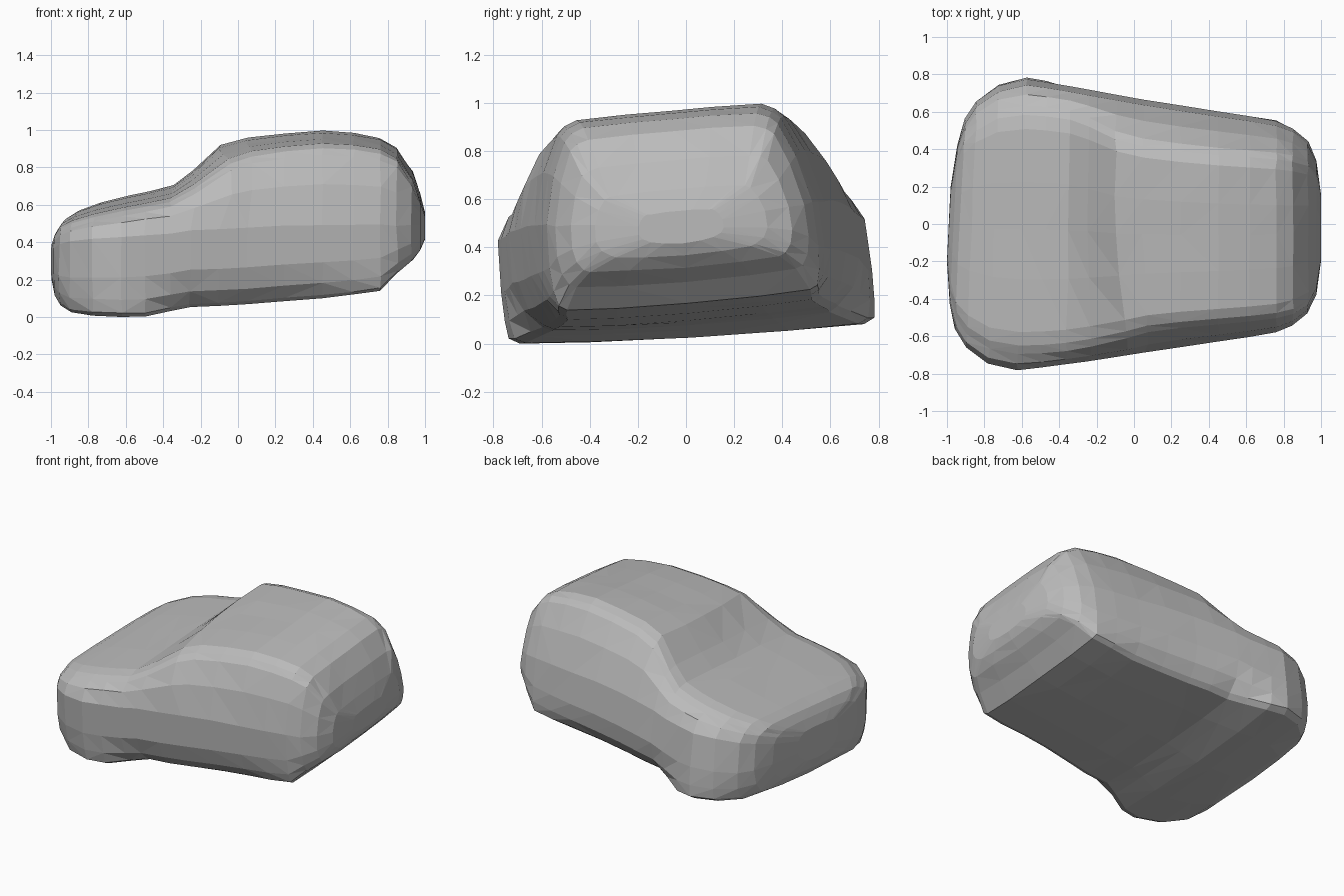
import bpy, bmesh, random

random.seed(4)
cube = bpy.data.objects.get("Cube")
if cube:
    bpy.data.objects.remove(cube, do_unlink=True)

# One plain clay grey
grey = bpy.data.materials.new("clay grey")
grey.use_nodes = True
colour = (0.5, 0.5, 0.5, 1)
grey.diffuse_color = colour
grey.node_tree.nodes["Principled BSDF"].inputs["Base Color"].default_value = colour

# Stations from bonnet to tail: x, floor z, shoulder z, top z,
# then half widths of the floor, body and top edge
STATIONS = [
    (-.99, .20, .35, .40, .13, .20, .16),
    (-.965, .13, .39, .46, .32, .42, .36),
    (-.93, .085, .42, .51, .48, .56, .49),
    (-.87, .055, .44, .545, .60, .65, .57),
    (-.75, .045, .46, .585, .71, .735, .645),
    (-.60, .04, .47, .62, .755, .77, .67),
    (-.48, .04, .48, .645, .73, .755, .665),
    (-.35, .07, .49, .675, .66, .735, .65),
    (-.25, .09, .51, .75, .61, .72, .62),
    (-.10, .10, .52, .885, .60, .695, .565),
    (.05, .11, .53, .925, .575, .67, .53),
    (.25, .125, .54, .95, .55, .64, .505),
    (.45, .14, .54, .965, .535, .61, .485),
    (.62, .16, .54, .955, .54, .585, .47),
    (.76, .18, .54, .93, .535, .56, .455),
    (.85, .27, .53, .88, .485, .525, .435),
    (.93, .33, .53, .76, .42, .46, .395),
    (.975, .38, .52, .64, .30, .36, .31),
    (1.0, .43, .50, .55, .14, .18, .15),
]
PIVOT = 0.28   # height about which the body leans
SKEW = 0.05    # the nose is swept back on its left side


def half_section(floor, shoulder, top, wb, wm, wt):
    """Outline of one side, from floor centre to roof centre."""
    h = top - floor
    side = shoulder - floor
    return [
        (0, floor - .015), (wb * .55, floor - .01), (wb * .94, floor),
        (wb, floor + .05 * side),
        (wb * .35 + wm * .65, floor + .22 * side),
        (wm, floor + .5 * side), (wm * .995, shoulder),
        (wm * .55 + wt * .45, shoulder + .5 * (top - shoulder)),
        (wt, top - min(.07, .075 * h)),
        (wt * .93, top - min(.03, .035 * h)),
        (wt * .82, top - .005), (wt * .4, top), (0, top),
    ]


def lean(x, y, z, shoulder):
    """Tilt the body slightly to one side, more at the cabin than the nose."""
    roll = .083 - .025 * min(1, max(0, -x * 2))
    sweep = SKEW * y * max(0, -x)
    if z > shoulder:
        # The right windscreen pillar stands further back
        sweep += .11 * max(0, -y) * max(0, 1 - abs(x + .1) / .25)
    inward = .083 * (z - PIVOT) * (1.5 if y > 0 else 1)
    return x + sweep, y - inward, z + roll * y


# Loft the body through the stations
bm = bmesh.new()
rings = []
for x, *shape in STATIONS:
    half = half_section(*shape)
    outline = half + [(-y, z) for y, z in reversed(half[1:-1])]
    ring = []
    for y, z in outline:
        wobble = random.uniform(-.005, .005) if abs(x) < .95 else 0
        px, py, pz = lean(x, y, z, shape[1])
        ring.append(bm.verts.new((px + wobble, py, pz + wobble * .4)))
    rings.append(ring)

for a, b in zip(rings, rings[1:]):
    for i in range(len(a)):
        j = (i + 1) % len(a)
        bm.faces.new((a[i], a[j], b[j], b[i]))
bm.faces.new(rings[0])
bm.faces.new(rings[-1])

# Rest on the ground
lowest = min(v.co.z for v in bm.verts)
for v in bm.verts:
    v.co.z -= lowest
bmesh.ops.triangulate(bm, faces=bm.faces[:], quad_method='SHORT_EDGE')
bmesh.ops.recalc_face_normals(bm, faces=bm.faces[:])

# Flat facets all over
mesh = bpy.data.meshes.new("car_body")
bm.to_mesh(mesh)
bm.free()
mesh.materials.append(grey)
body = bpy.data.objects.new("car_body", mesh)
bpy.context.collection.objects.link(body)
